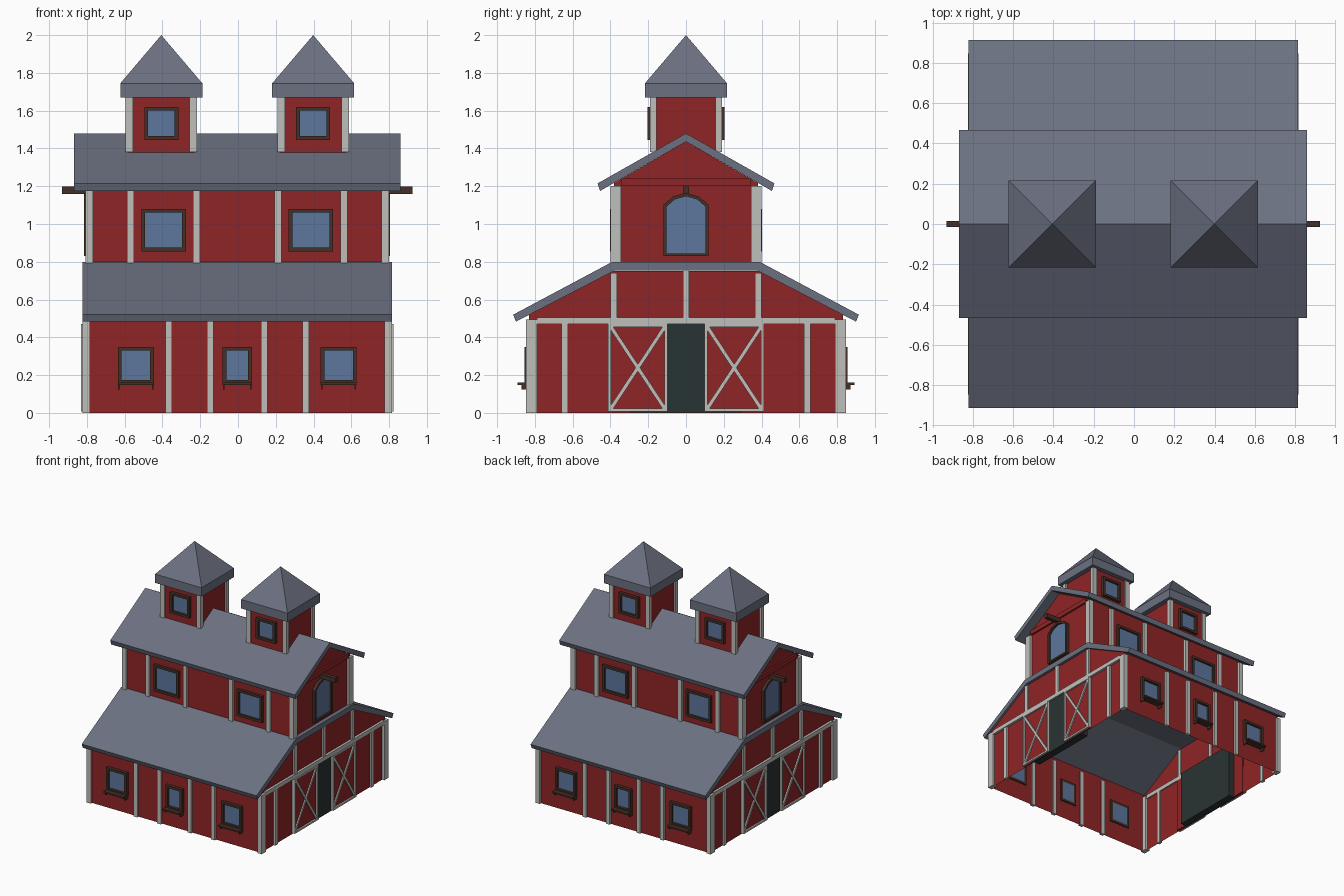
import bpy, bmesh, math

if "Cube" in bpy.data.objects:
    bpy.data.objects.remove(bpy.data.objects["Cube"])

SHIFT = -0.004  # the model sits a hair left of centre


def mat(name, r, g, b):
    m = bpy.data.materials.new(name)
    m.diffuse_color = (r, g, b, 1)
    m.use_nodes = True
    m.node_tree.nodes["Principled BSDF"].inputs["Base Color"].default_value = m.diffuse_color
    return m


RED = mat("red_boards", 0.28, 0.018, 0.02)
WHITE = mat("white_trim", 0.52, 0.52, 0.50)
ROOF = mat("slate", 0.15, 0.165, 0.22)
GLASS = mat("glass", 0.11, 0.18, 0.34)
BROWN = mat("dark_wood", 0.06, 0.03, 0.02)
DARK = mat("dark_doorway", 0.022, 0.033, 0.033)


def box(x0, x1, y0, y1, z0, z1):
    return ([(y0, z0), (y1, z0), (y1, z1), (y0, z1)], x0, x1)


def ring(outer, inner, x0, x1):
    n = len(outer)
    return [([outer[i], outer[(i + 1) % n], inner[(i + 1) % n], inner[i]], x0, x1) for i in range(n)]


def brace(a, b, w, x0, x1):
    dy, dz = b[0] - a[0], b[1] - a[1]
    k = w / 2 / math.hypot(dy, dz)
    ny, nz = -dz * k, dy * k
    return ([(a[0] - ny, a[1] - nz), (b[0] - ny, b[1] - nz),
             (b[0] + ny, b[1] + nz), (a[0] + ny, a[1] + nz)], x0, x1)


def make(name, material, solids, mirror="", open_edges=()):
    """Extrude (y, z) profiles along x into one object, mirrored on the given axes."""
    bm = bmesh.new()
    for pts, x0, x1 in solids:
        a = [bm.verts.new((x0, y, z)) for y, z in pts]
        b = [bm.verts.new((x1, y, z)) for y, z in pts]
        bm.faces.new(a)
        bm.faces.new(b[::-1])
        n = len(pts)
        for i in range(n):
            if i not in open_edges:
                j = (i + 1) % n
                bm.faces.new((a[i], b[i], b[j], a[j]))
    bmesh.ops.recalc_face_normals(bm, faces=bm.faces)
    me = bpy.data.meshes.new(name)
    bm.to_mesh(me)
    bm.free()
    me.materials.append(material)
    ob = bpy.data.objects.new(name, me)
    bpy.context.collection.objects.link(ob)
    ob.location.x = SHIFT
    if mirror:
        m = ob.modifiers.new("Mirror", 'MIRROR')
        m.use_axis = ("x" in mirror, "y" in mirror, False)
        m.use_mirror_merge = False
    return ob


def window(name, cx, w, z0, z1, wall, depth, mirror, f=0.02):
    """Framed window on the +y wall, mirrored to the other walls."""
    x0, x1, y = cx - w / 2, cx + w / 2, wall + depth
    make(name + "_frame", BROWN, [
        box(x0, x0 + f, wall - 0.01, y, z0, z1), box(x1 - f, x1, wall - 0.01, y, z0, z1),
        box(x0 + f, x1 - f, wall - 0.01, y, z0, z0 + f),
        box(x0 + f, x1 - f, wall - 0.01, y, z1 - f, z1)], mirror)
    make(name + "_glass", GLASS,
         [box(x0 + f, x1 - f, wall - 0.01, wall + 0.006, z0 + f, z1 - f)], mirror)


# Lower barn walls, open at the bottom and under the roof
make("lower_walls", RED, [([(-0.83, 0), (0.83, 0), (0.83, 0.525), (0.385, 0.75),
                            (-0.385, 0.75), (-0.83, 0.525)], -0.8, 0.8)], open_edges=(0, 2, 3, 4))

# Lower roof
make("lower_roof", ROOF, [([(-0.915, 0.52), (-0.39, 0.8), (0.39, 0.8), (0.915, 0.52),
                            (0.9, 0.483), (0.375, 0.755), (-0.375, 0.755), (-0.9, 0.483)],
                           -0.818, 0.818)])

# Lower posts on the long sides
make("lower_corner_posts", WHITE, [box(0.78, 0.82, 0.79, 0.848, 0, 0.495)], "xy")
make("lower_wall_posts", WHITE, [box(0.345, 0.38, 0.82, 0.848, 0, 0.495),
                                 box(0.125, 0.16, 0.82, 0.848, 0, 0.495)], "xy")

# Lower windows with sills and brackets
window("lower_side_window", 0.537, 0.19, 0.155, 0.35, 0.83, 0.026, "xy")
window("lower_middle_window", 0, 0.155, 0.155, 0.35, 0.83, 0.026, "y")
for name, cx, w, mir in (("lower_side", 0.537, 0.19, "xy"), ("lower_middle", 0, 0.155, "y")):
    h = w / 2
    make(name + "_sill", BROWN, [box(cx - h, cx + h, 0.83, 0.892, 0.148, 0.162)] +
         [box(x - 0.004, x + 0.004, 0.83, 0.872, 0.125, 0.15) for x in (cx - h + 0.006, cx + h - 0.006)], mir)

# Gable trim on both ends
make("gable_beam", WHITE, [box(0.79, 0.82, -0.79, 0.79, 0.47, 0.505)], "x")
make("gable_posts", WHITE, [box(0.79, 0.815, 0.365, 0.40, 0.505, 0.74),
                            box(0.79, 0.815, 0.625, 0.66, 0, 0.47)], "xy")
make("gable_centre_post", WHITE, [box(0.79, 0.815, -0.017, 0.017, 0.505, 0.755)], "x")

# Doorway and the pair of cross-braced doors
make("doorway", DARK, [box(0.74, 0.806, -0.3, 0.3, 0.002, 0.47)], "x")
make("door_panel", RED, [box(0.79, 0.812, 0.1, 0.41, 0.008, 0.47)], "xy")
o = [(0.098, 0.008), (0.412, 0.008), (0.412, 0.47), (0.098, 0.47)]
i = [(0.113, 0.023), (0.397, 0.023), (0.397, 0.455), (0.113, 0.455)]
make("door_trim", WHITE, ring(o, i, 0.8, 0.826) +
     [brace(i[0], i[2], 0.02, 0.8, 0.823), brace(i[1], i[3], 0.02, 0.8, 0.822)], "xy")

# Upper storey walls and roof
make("upper_walls", RED, [([(-0.38, 0.78), (0.38, 0.78), (0.38, 1.217), (0, 1.436),
                            (-0.38, 1.217)], -0.785, 0.785)])
make("upper_gable_band", RED, [box(0.78, 0.8, -0.345, 0.345, 1.2, 1.24)], "x")
make("upper_roof", ROOF, [([(-0.468, 1.215), (0, 1.48), (0.468, 1.215), (0.455, 1.175),
                            (0, 1.436), (-0.455, 1.175)], -0.864, 0.864)])
make("upper_corner_posts", WHITE, [box(0.763, 0.803, 0.345, 0.40, 0.78, 1.2)], "xy")
make("upper_wall_posts", WHITE, [box(0.197, 0.233, 0.37, 0.40, 0.78, 1.2),
                                 box(0.547, 0.583, 0.37, 0.40, 0.78, 1.2)], "xy")
window("upper_window", 0.39, 0.235, 0.855, 1.08, 0.38, 0.022, "xy")

# Arched loft windows and hoist beams
arch = [(-0.12, 0.83), (0.12, 0.83), (0.12, 1.10), (0.07, 1.145), (0, 1.165), (-0.07, 1.145), (-0.12, 1.10)]
pane = [(-0.102, 0.845), (0.102, 0.845), (0.102, 1.093), (0.06, 1.13), (0, 1.147), (-0.06, 1.13), (-0.102, 1.093)]
make("loft_window_frame", BROWN, ring(arch, pane, 0.775, 0.81), "x")
make("loft_window_glass", GLASS, [(pane, 0.775, 0.793)], "x")
make("hoist_beam", BROWN, [box(0.76, 0.927, -0.016, 0.016, 1.16, 1.198)], "x")

# Twin cupolas
C = 0.402
make("cupola_walls", RED, [box(C - 0.175, C + 0.175, -0.178, 0.178, 1.36, 1.68)], "x")
make("cupola_posts", WHITE, [box(C + s * 0.17 - 0.02, C + s * 0.17 + 0.02, 0.155, 0.19, 1.38, 1.68)
                             for s in (-1, 1)], "xy")
window("cupola_window", C, 0.18, 1.445, 1.62, 0.178, 0.026, "xy")
make("cupola_eaves", ROOF, [box(C - 0.217, C + 0.217, -0.217, 0.217, 1.67, 1.745)], "x")
for side, s in (("left", -1), ("right", 1)):
    bpy.ops.mesh.primitive_cone_add(vertices=4, radius1=0.217 * math.sqrt(2), radius2=0, depth=0.255,
                                    location=(s * C + SHIFT, 0, 1.8725), rotation=(0, 0, math.pi / 4))
    spire = bpy.context.object
    spire.name = side + "_cupola_roof"
    spire.data.materials.append(ROOF)
